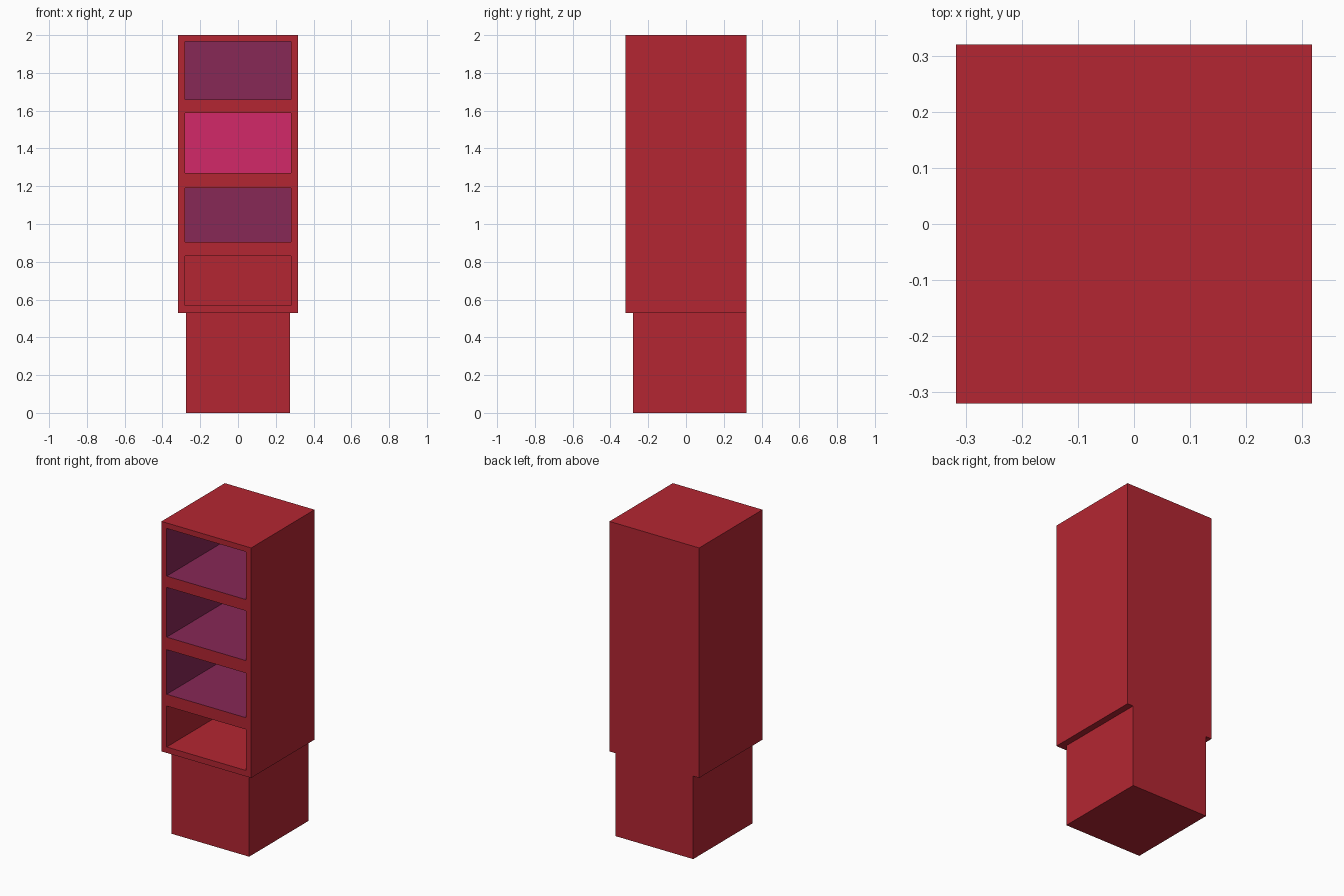
import bpy, bmesh

if "Cube" in bpy.data.objects:
    bpy.data.objects.remove(bpy.data.objects["Cube"])

# Colours
def material(name, rgb):
    m = bpy.data.materials.new(name)
    m.diffuse_color = (*rgb, 1)
    m.use_nodes = True
    m.node_tree.nodes["Principled BSDF"].inputs["Base Color"].default_value = m.diffuse_color
    return m

RED, PURPLE, PINK = 0, 1, 2
MATS = [material("deep red", (0.456, 0.0194, 0.0319)),
        material("plum purple", (0.242, 0.021, 0.093)),
        material("hot pink", (0.65, 0.021, 0.138))]

# Main dimensions
W, D = 0.317, 0.32               # half width and half depth of the cabinet
BASE, TOP = 0.53, 2.0
OPEN_W, BACK = 0.28, 0.28        # opening half width, back of the shelves
# Shelf openings: bottom z, top z, wall colour, back colour
SHELVES = [(0.568, 0.83, RED, RED), (0.905, 1.19, PURPLE, PURPLE),
           (1.27, 1.588, PURPLE, PINK), (1.66, 1.965, PURPLE, PURPLE)]


def box_faces(x, y0, y1, z0, z1):
    """Outward quads of a box, keyed by side."""
    v = lambda i, j, k: ((-x, x)[i], (y0, y1)[j], (z0, z1)[k])
    return {"front": [v(0, 0, 0), v(1, 0, 0), v(1, 0, 1), v(0, 0, 1)],
            "back": [v(1, 1, 0), v(0, 1, 0), v(0, 1, 1), v(1, 1, 1)],
            "left": [v(0, 1, 0), v(0, 0, 0), v(0, 0, 1), v(0, 1, 1)],
            "right": [v(1, 0, 0), v(1, 1, 0), v(1, 1, 1), v(1, 0, 1)],
            "bottom": [v(0, 1, 0), v(1, 1, 0), v(1, 0, 0), v(0, 0, 0)],
            "top": [v(0, 0, 1), v(1, 0, 1), v(1, 1, 1), v(0, 1, 1)]}


def add_face(bm, points, mat=RED):
    f = bm.faces.new([bm.verts.new(p) for p in points])
    f.material_index = mat


def finish(bm, name):
    bmesh.ops.remove_doubles(bm, verts=bm.verts, dist=1e-5)
    me = bpy.data.meshes.new(name)
    bm.to_mesh(me)
    bm.free()
    for m in MATS:
        me.materials.append(m)
    bpy.context.collection.objects.link(bpy.data.objects.new(name, me))


# Cabinet: outer shell without its front
bm = bmesh.new()
for side, pts in box_faces(W, -D, D, BASE, TOP).items():
    if side != "front":
        add_face(bm, pts)

# Front frame: grid of quads, leaving the shelf openings free
xs = [-W, -OPEN_W, OPEN_W, W]
zs = [BASE] + [z for s in SHELVES for z in s[:2]] + [TOP]
for k in range(len(zs) - 1):
    for i in range(3):
        if i == 1 and k % 2 == 1:
            continue
        a, b, lo, hi = xs[i], xs[i + 1], zs[k], zs[k + 1]
        add_face(bm, [(a, -D, lo), (b, -D, lo), (b, -D, hi), (a, -D, hi)])

# Shelf compartments: open boxes facing inward
for lo, hi, wall, back in SHELVES:
    for side, pts in box_faces(OPEN_W, -D, BACK, lo, hi).items():
        if side != "front":
            add_face(bm, pts[::-1], back if side == "back" else wall)
finish(bm, "shelf_cabinet")

# Plinth: set in at the front and sides, flush at the back
bm = bmesh.new()
for side, pts in box_faces(0.275, -0.28, D, 0, BASE).items():
    if side != "top":
        add_face(bm, pts)
finish(bm, "plinth")
